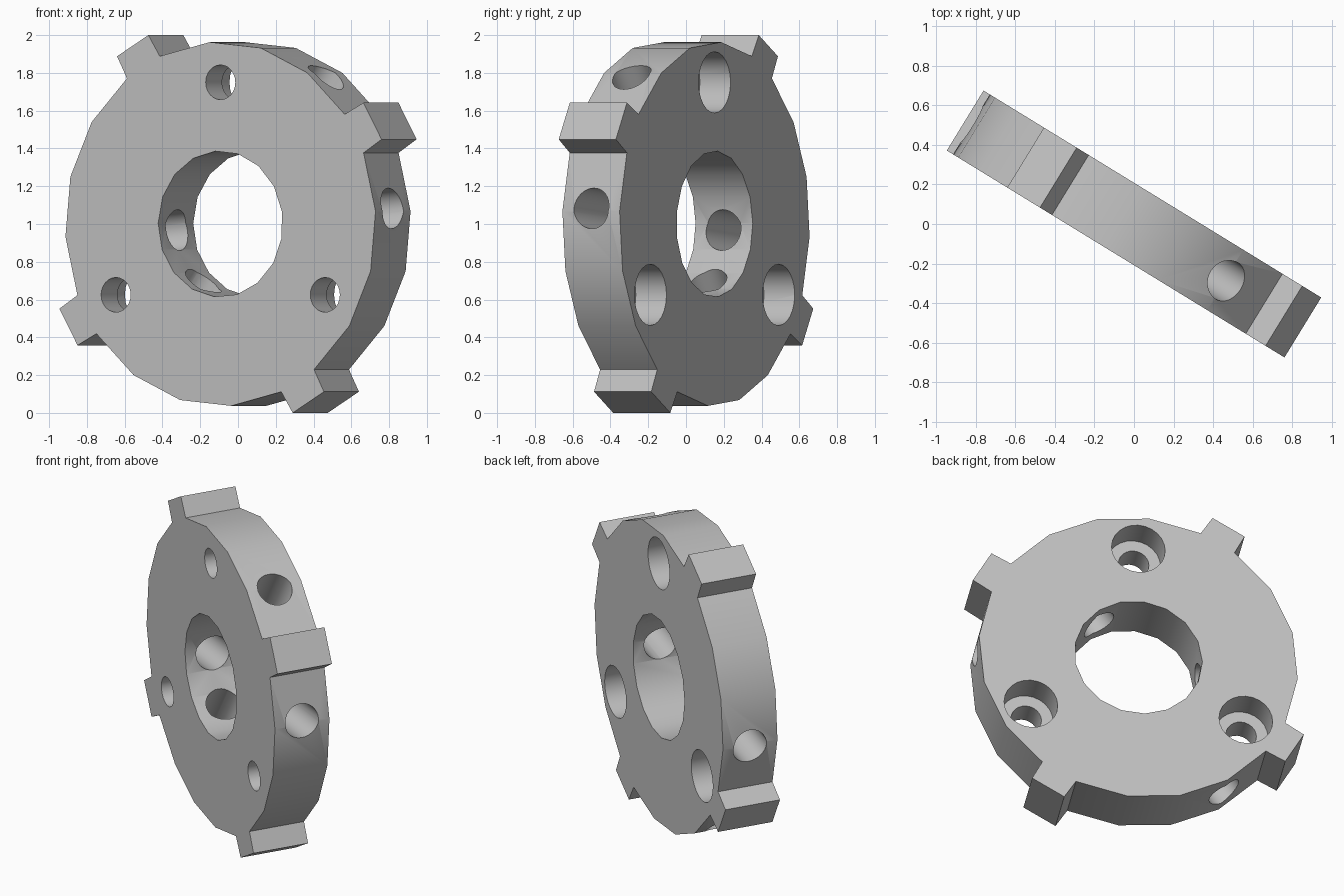
import bpy, bmesh
from math import sin, cos, radians, pi
from mathutils import Matrix, Vector

if "Cube" in bpy.data.objects:
    bpy.data.objects.remove(bpy.data.objects["Cube"], do_unlink=True)

THICK = 0.355
HALF = THICK / 2
RADIUS = 0.965
TAB_REACH, TAB_HALF = 1.09, 0.112

grey = bpy.data.materials.new("plain grey")
grey.use_nodes = True
grey.diffuse_color = (0.53, 0.53, 0.53, 1)
grey.node_tree.nodes["Principled BSDF"].inputs["Base Color"].default_value = (0.53, 0.53, 0.53, 1)


def circle(r, n, cx=0, cz=0, phase=0):
    return [(cx + r * cos(radians(phase) + 2 * pi * i / n),
             cz + r * sin(radians(phase) + 2 * pi * i / n)) for i in range(n)]


def prism(name, points, y0, y1, turn=Matrix()):
    """Extrude an x-z outline from y0 to y1, then turn it."""
    bm = bmesh.new()
    face = bm.faces.new([bm.verts.new((x, y0, z)) for x, z in points])
    grown = bmesh.ops.extrude_face_region(bm, geom=[face])["geom"]
    bmesh.ops.translate(bm, vec=Vector((0, y1 - y0, 0)),
                        verts=[v for v in grown if isinstance(v, bmesh.types.BMVert)])
    bmesh.ops.recalc_face_normals(bm, faces=bm.faces)
    bm.transform(turn)
    mesh = bpy.data.meshes.new(name)
    bm.to_mesh(mesh)
    bm.free()
    mesh.materials.append(grey)
    obj = bpy.data.objects.new(name, mesh)
    bpy.context.collection.objects.link(obj)
    return obj


# Plate outline: four square tabs joined by arcs of four segments
outline = []
for k in range(4):
    mid = radians(30 + 90 * k)
    for reach, side in ((TAB_REACH, -TAB_HALF), (TAB_REACH, TAB_HALF)):
        outline.append((reach * cos(mid) - side * sin(mid), reach * sin(mid) + side * cos(mid)))
    for step in range(5):
        a = mid + radians(7 + 19 * step)
        outline.append((RADIUS * cos(a), RADIUS * sin(a)))
plate = prism("tabbed_ring_plate", outline, -HALF, HALF)

# Central bore
cutters = [prism("bore_cutter", circle(0.387, 17, phase=10), -1, 1)]

# Three screw holes, counterbored from the back
for a in (90, 210, 330):
    x, z = 0.75 * cos(radians(a)), 0.75 * sin(radians(a))
    cutters.append(prism("screw_hole_cutter", circle(0.092, 24, x, z), -1, 1))
    cutters.append(prism("counterbore_cutter", circle(0.162, 24, x, z), HALF - 0.19, 1))

# Two cross holes drilled through the rim and the bore
for a in (5, 55):
    turn = Matrix.Rotation(radians(-a), 4, 'Y') @ Matrix.Rotation(radians(-90), 4, 'Z')
    cutters.append(prism("cross_hole_cutter", circle(0.108, 32), -1.5, 1.5, turn))

bpy.ops.object.select_all(action='DESELECT')
bpy.context.view_layer.objects.active = plate
plate.select_set(True)
for cutter in cutters:
    cutter.hide_render = True
    cut = plate.modifiers.new("cut", 'BOOLEAN')
    cut.operation = 'DIFFERENCE'
    cut.solver = 'EXACT'
    cut.object = cutter
    bpy.ops.object.modifier_apply(modifier=cut.name)
    bpy.data.objects.remove(cutter, do_unlink=True)

# Stand the plate on the floor, turned about the vertical
plate.data.transform(Matrix.Translation((0, 0, 1)) @ Matrix.Rotation(radians(-31.5), 4, 'Z'))
bpy.ops.object.shade_smooth_by_angle(angle=radians(30))
